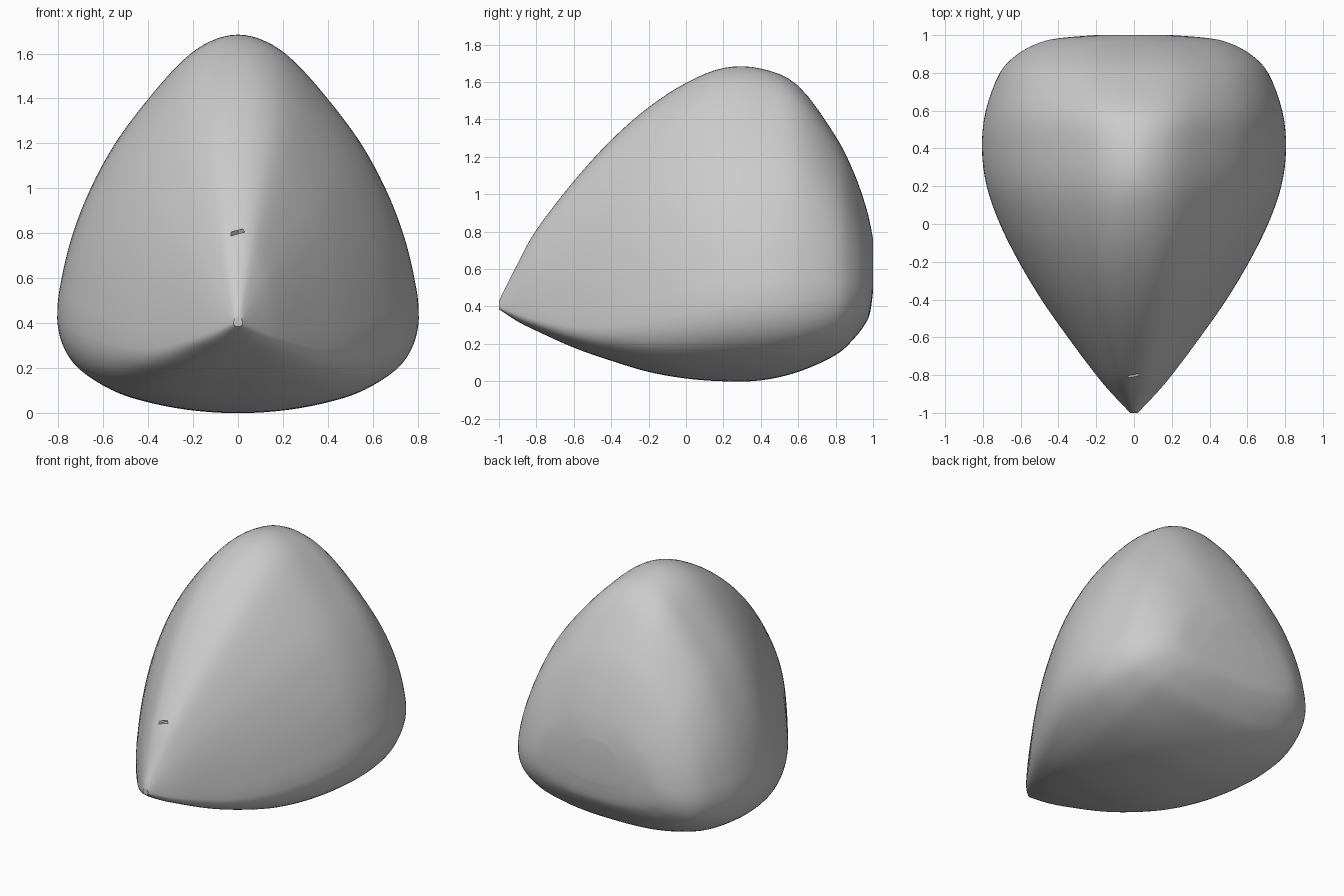
import bpy, bmesh, math
from mathutils import Vector

cube = bpy.data.objects.get("Cube")
if cube:
    bpy.data.objects.remove(cube, do_unlink=True)

# Single plain grey
grey = bpy.data.materials.new("stone grey")
grey.use_nodes = True
colour = (0.6, 0.6, 0.6, 1)
grey.diffuse_color = colour
bsdf = next(n for n in grey.node_tree.nodes if n.type == 'BSDF_PRINCIPLED')
bsdf.inputs["Base Color"].default_value = colour


def smooth_path(points, steps, closed=False):
    """Resample control points with a Catmull-Rom spline."""
    p = [Vector(q) for q in points]
    n = len(p)
    pick = (lambda i: p[i % n]) if closed else (lambda i: p[max(0, min(n - 1, i))])
    out = []
    for i in range(n if closed else n - 1):
        a, b, c, d = (pick(i + k) for k in (-1, 0, 1, 2))
        for s in range(steps):
            t = s / steps
            out.append(0.5 * (2 * b + (c - a) * t + (2 * a - 5 * b + 4 * c - d) * t * t
                              + (3 * b - a - 3 * c + d) * t ** 3))
    if not closed:
        out.append(p[-1])
    return out


# Half cross-section, a rounded triangle: (width share, height share)
half = [(0, 1), (0.15, 0.976), (0.3, 0.91), (0.49, 0.778), (0.677, 0.62), (0.814, 0.46),
        (0.913, 0.3), (0.975, 0.143), (1, 0), (0.97, -0.28), (0.88, -0.53), (0.7, -0.75),
        (0.52, -0.87), (0.27, -0.965), (0, -1)]
mirrored = [(-u, v) for u, v in half[-2:0:-1]]
section = smooth_path(half + mirrored, 4, closed=True)

# Stations from front tip to back:
# y, half width, top, widest height, bottom, roundness power (lower is fuller)
stations = [(-1.0, 0.02, 0.43, 0.40, 0.385, 0.75), (-0.9, 0.115, 0.63, 0.36, 0.32, 0.72),
            (-0.8, 0.20, 0.81, 0.33, 0.27, 0.70), (-0.6, 0.35, 1.07, 0.29, 0.18, 0.72),
            (-0.4, 0.49, 1.29, 0.29, 0.11, 0.76), (-0.2, 0.61, 1.465, 0.32, 0.05, 0.82),
            (0.0, 0.71, 1.595, 0.36, 0.015, 0.89), (0.2, 0.78, 1.675, 0.40, 0.0, 0.96),
            (0.4, 0.805, 1.672, 0.42, 0.005, 0.98), (0.6, 0.785, 1.58, 0.43, 0.05, 0.88),
            (0.8, 0.71, 1.31, 0.45, 0.14, 0.76), (0.9, 0.615, 1.11, 0.47, 0.23, 0.74),
            (0.96, 0.50, 0.94, 0.50, 0.31, 0.76), (0.985, 0.385, 0.84, 0.54, 0.37, 0.80),
            (1.0, 0.20, 0.76, 0.58, 0.48, 0.85)]
path = smooth_path(stations, 4)

# Loft the body through the stations
bm = bmesh.new()
rings = []
for y, w, top, mid, low, power in path:
    rings.append([bm.verts.new((math.copysign(abs(u) ** power, u) * w, y,
                                mid + v * (top - mid if v > 0 else mid - low)))
                  for u, v in section])
count = len(section)
for a, b in zip(rings, rings[1:]):
    for i in range(count):
        j = (i + 1) % count
        bm.faces.new((a[i], a[j], b[j], b[i]))
bm.faces.new(rings[0])
bm.faces.new(rings[-1])
bmesh.ops.recalc_face_normals(bm, faces=bm.faces)
mesh = bpy.data.meshes.new("rounded_body")
bm.to_mesh(mesh)
bm.free()
body = bpy.data.objects.new("rounded_body", mesh)
bpy.context.collection.objects.link(body)
mesh.materials.append(grey)

# Small nick across the front ridge
bpy.ops.mesh.primitive_cone_add(vertices=3, radius1=0.05, radius2=0.05, depth=0.016,
                                location=(0, -0.80, 0.805),
                                rotation=(0, math.radians(-15), 0))
cutter = bpy.context.object
cutter.name = "nick_cutter"
cutter.hide_render = True
cutter.data.materials.append(grey)
nick = body.modifiers.new("nick", 'BOOLEAN')
nick.operation = 'DIFFERENCE'
nick.object = cutter

bpy.ops.object.select_all(action='DESELECT')
body.select_set(True)
bpy.context.view_layer.objects.active = body
bpy.ops.object.modifier_apply(modifier=nick.name)
bpy.data.objects.remove(cutter, do_unlink=True)
bpy.ops.object.shade_smooth_by_angle(angle=math.radians(40))
